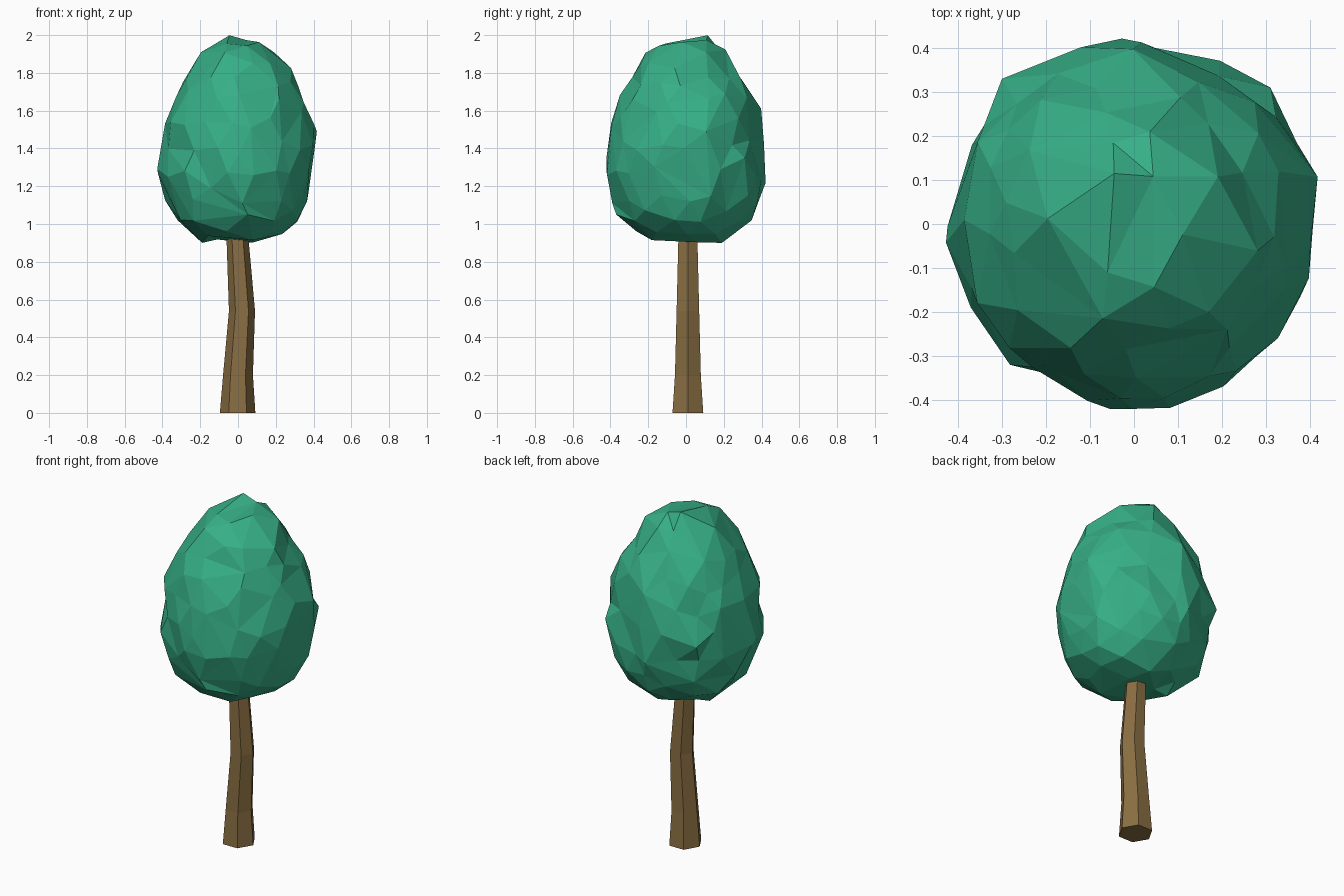
import bpy, bmesh, math, random
from mathutils import Vector

if "Cube" in bpy.data.objects:
    bpy.data.objects.remove(bpy.data.objects["Cube"])

random.seed(11)


def finish(name, bm, color):
    bmesh.ops.recalc_face_normals(bm, faces=bm.faces)
    mesh = bpy.data.meshes.new(name)
    bm.to_mesh(mesh)
    bm.free()
    mat = bpy.data.materials.new(name + "_color")
    mat.diffuse_color = color
    mat.use_nodes = True
    mat.node_tree.nodes["Principled BSDF"].inputs["Base Color"].default_value = mat.diffuse_color
    mesh.materials.append(mat)
    obj = bpy.data.objects.new(name, mesh)
    bpy.context.collection.objects.link(obj)
    return obj


# Trunk: bent, tapering six-sided column (centre x, z, radius)
bm = bmesh.new()
rings = []
for cx, z, r in [(-0.002, 0, 0.094), (0.0, 0.2, 0.079), (0.021, 0.54, 0.069), (-0.003, 0.93, 0.058)]:
    rings.append([bm.verts.new((cx + r * math.cos(a), 0.01 + r * math.sin(a), z))
                  for a in (math.tau * i / 6 for i in range(6))])
for lo, hi in zip(rings, rings[1:]):
    for i in range(6):
        j = (i + 1) % 6
        bm.faces.new((lo[i], lo[j], hi[j], hi[i]))
bm.faces.new(rings[0][::-1])
bm.faces.new(rings[-1])
finish("trunk", bm, (0.25, 0.155, 0.055, 1))

# Crown outline (radius, z) from bottom to top
PROFILE = [(0, 0.91), (0.20, 0.91), (0.325, 0.98), (0.387, 1.12), (0.41, 1.26), (0.408, 1.45),
           (0.38, 1.59), (0.338, 1.71), (0.268, 1.83), (0.20, 1.915), (0.10, 1.97), (0, 1.965)]
steps = [math.dist(a, b) for a, b in zip(PROFILE, PROFILE[1:])]


def on_profile(t):
    d = t * sum(steps)
    for a, b, s in zip(PROFILE, PROFILE[1:], steps):
        if d <= s:
            f = d / s
            return a[0] + (b[0] - a[0]) * f, a[1] + (b[1] - a[1]) * f
        d -= s
    return PROFILE[-1]


# Crown: faceted sphere wrapped to the outline, then roughened
bm = bmesh.new()
bmesh.ops.create_icosphere(bm, subdivisions=3, radius=1)
for v in bm.verts:
    n = v.co.normalized()
    r, z = on_profile(1 - math.acos(max(-1, min(1, n.z))) / math.pi)
    a = math.atan2(n.y, n.x)
    p = Vector((r * math.cos(a), r * math.sin(a), z))
    slide = Vector([random.uniform(-0.022, 0.022) for _ in range(3)])
    slide -= n * slide.dot(n)
    p += slide + n * random.uniform(-0.024, 0.012)
    p.z = max(p.z, 0.9)
    v.co = p

# Knobs and dents: the nearest corner goes to the point, neighbours follow
for x, y, z in [(-0.424, 0, 1.26), (0.42, 0.1, 1.49), (0, -0.42, 1.36), (-0.02, 0.422, 1.23),
                (-0.05, 0.12, 2.0), (-0.06, -0.11, 1.955), (0.04, 0.215, 1.915), (-0.06, 0.26, 1.82),
                (0.28, -0.05, 1.83), (0.13, -0.27, 1.73), (0.17, -0.2, 1.85), (0.0, 0.36, 1.67),
                (0.0, 0.40, 1.60), (-0.3, 0.33, 1.35), (0.31, 0.31, 1.35), (0.05, -0.37, 1.05),
                (-0.19, 0.05, 0.9), (0.05, 0.19, 0.9)]:
    t = Vector((x, y, z))
    near = min(bm.verts, key=lambda v: (v.co - t).length)
    shift = t - near.co
    for e in near.link_edges:
        e.other_vert(near).co += shift * 0.15
    near.co = t
crown = finish("crown", bm, (0.037, 0.43, 0.24, 1))

# Merge the flattest faces into larger, irregular facets
mod = crown.modifiers.new("facets", 'DECIMATE')
mod.ratio = 0.75
